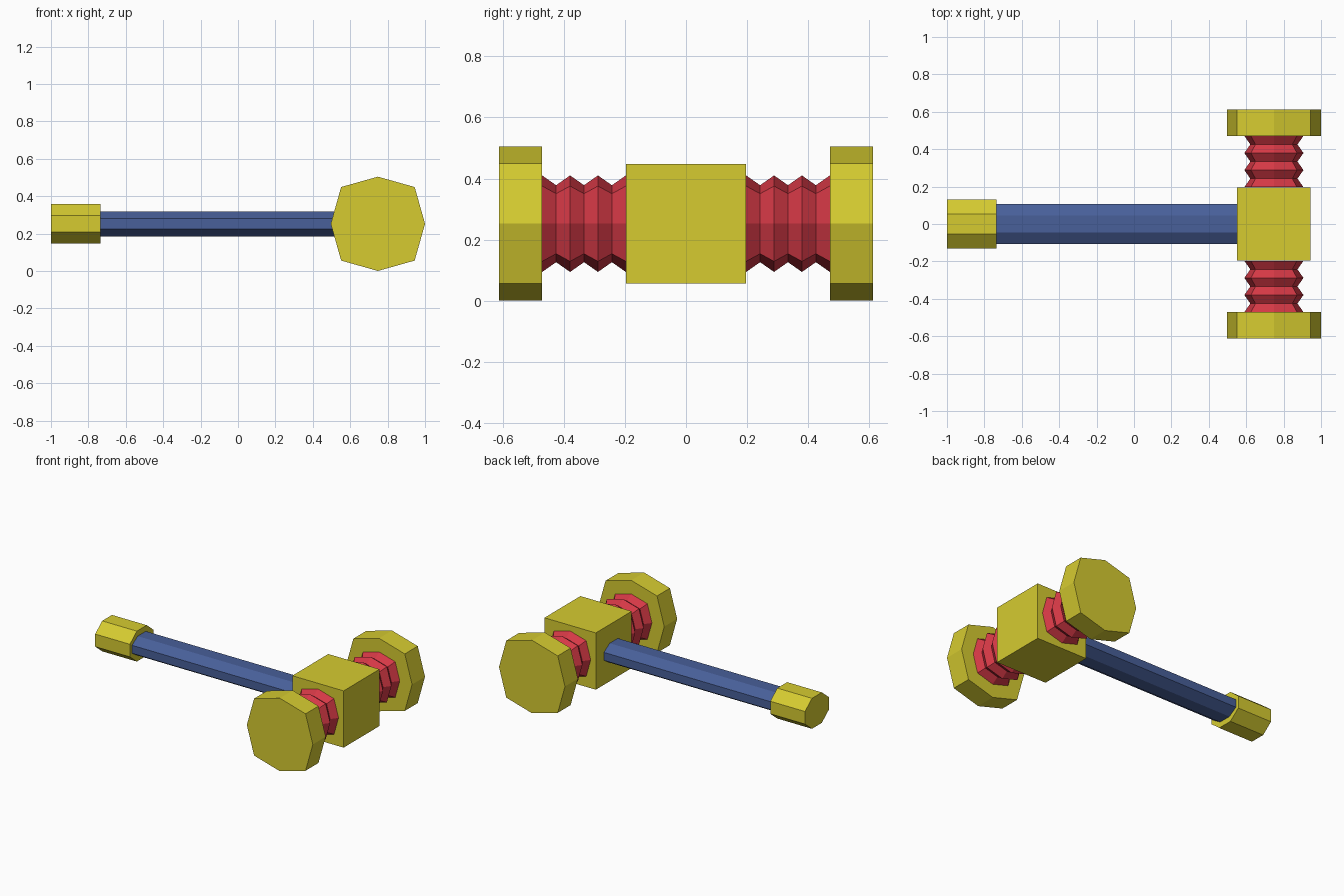
import bpy, math
from mathutils import Vector

cube = bpy.data.objects.get("Cube")
if cube:
    bpy.data.objects.remove(cube)

CENTRE = Vector((0.748, 0, 0.252))   # middle of the hammer head


def material(name, rgb):
    m = bpy.data.materials.new(name)
    m.use_nodes = True
    m.diffuse_color = (*rgb, 1)
    m.node_tree.nodes["Principled BSDF"].inputs["Base Color"].default_value = (*rgb, 1)
    return m


yellow = material("yellow", (0.67, 0.60, 0.03))
red = material("red", (0.66, 0.04, 0.06))
blue = material("blue", (0.065, 0.115, 0.32))


def loft(name, rings, mat):
    """Skin a list of equal-sized rings of points and cap both ends."""
    n = len(rings[0])
    verts = [p for ring in rings for p in ring]
    faces = [tuple(range(n))[::-1], tuple(range(len(verts) - n, len(verts)))]
    for r in range(len(rings) - 1):
        for i in range(n):
            j = (i + 1) % n
            faces.append((r * n + i, r * n + j, (r + 1) * n + j, (r + 1) * n + i))
    mesh = bpy.data.meshes.new(name)
    mesh.from_pydata(verts, [], faces)
    mesh.materials.append(mat)
    ob = bpy.data.objects.new(name, mesh)
    bpy.context.collection.objects.link(ob)
    return ob


def head_ring(y, radius):
    """Boxy octagon across the head: corners are pushed out to 0.78 of the radius."""
    c = 0.78
    shape = [(1, 0), (c, -c), (0, -1), (-c, -c), (-1, 0), (-c, c), (0, 1), (c, c)]
    return [CENTRE + Vector((a * radius, y, b * radius)) for a, b in shape]


def handle_ring(x, half_y, half_z):
    """Flat-sided squashed octagon across the handle."""
    k = 1 / math.cos(math.pi / 8)
    angles = [math.pi / 8 + i * math.pi / 4 for i in range(8)]
    return [Vector((x, k * half_y * math.cos(a), CENTRE.z + k * half_z * math.sin(a)))
            for a in angles]


# Central block of the head
bpy.ops.mesh.primitive_cube_add(size=0.392, location=CENTRE)
block = bpy.context.object
block.name = "head_block"
block.data.materials.append(yellow)

# Striking faces and pleated bellows on both sides
INNER, OUTER, FACE = 0.19, 0.471, 0.612
PLEATS = 6
for side, label in ((-1, "front"), (1, "back")):
    def ordered(rings):
        return rings if side > 0 else rings[::-1]

    loft(label + "_striker", ordered([head_ring(side * OUTER, 0.252),
                                      head_ring(side * FACE, 0.252)]), yellow)
    pleats = [head_ring(side * (0.197 + (OUTER - 0.197) * i / PLEATS),
                        0.126 if i % 2 else 0.158) for i in range(PLEATS + 1)]
    loft(label + "_bellows", ordered(pleats), red)

# Handle shaft and end grip
loft("handle", [handle_ring(-0.75, 0.107, 0.067), handle_ring(0.56, 0.107, 0.067)], blue)
loft("handle_end_cap", [handle_ring(-1.0, 0.13, 0.105), handle_ring(-0.735, 0.13, 0.105)], yellow)
